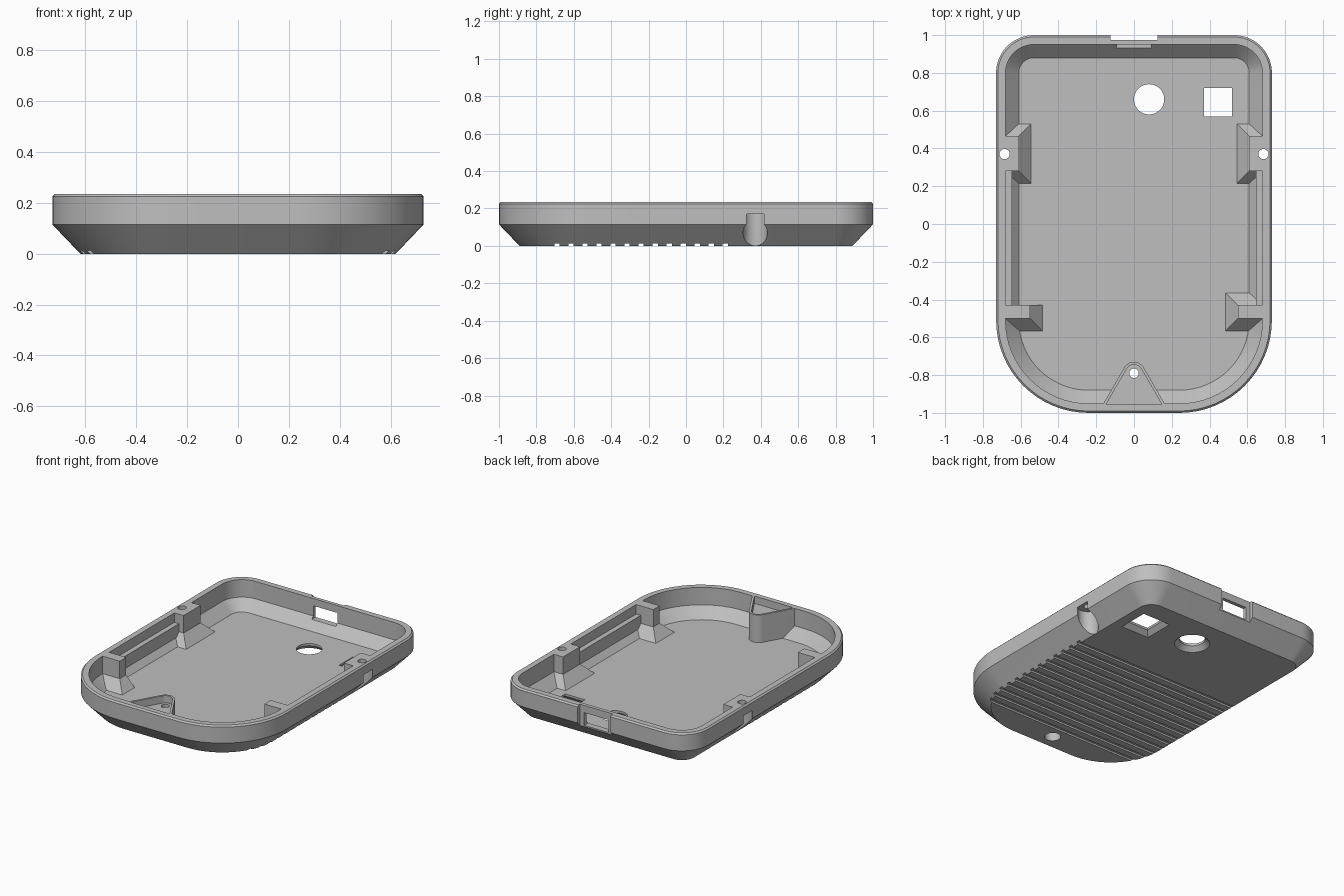
import bpy, bmesh, math

if "Cube" in bpy.data.objects:
    bpy.data.objects.remove(bpy.data.objects["Cube"], do_unlink=True)

GREY = (0.52, 0.52, 0.52, 1)
mat = bpy.data.materials.new("plain grey")
mat.use_nodes = True
mat.diffuse_color = GREY
bsdf = mat.node_tree.nodes["Principled BSDF"]
bsdf.inputs["Base Color"].default_value = GREY
bsdf.inputs["Roughness"].default_value = 0.6

TOP, FLOOR, BEND = 0.235, 0.045, 0.115


def loft(name, rings):
    """Closed solid through rings of equal point count, capped at both ends."""
    bm = bmesh.new()
    loops = [[bm.verts.new(p) for p in ring] for ring in rings]
    n = len(loops[0])
    for a, b in zip(loops, loops[1:]):
        for i in range(n):
            j = (i + 1) % n
            bm.faces.new((a[i], a[j], b[j], b[i]))
    bm.faces.new(loops[0][::-1])
    bm.faces.new(loops[-1])
    bmesh.ops.recalc_face_normals(bm, faces=bm.faces)
    me = bpy.data.meshes.new(name)
    bm.to_mesh(me)
    bm.free()
    me.materials.append(mat)
    ob = bpy.data.objects.new(name, me)
    bpy.context.collection.objects.link(ob)
    return ob


def rect(x0, x1, y0, y1, z):
    return [(x0, y0, z), (x1, y0, z), (x1, y1, z), (x0, y1, z)]


def box(name, x0, x1, y0, y1, z0, z1):
    return loft(name, [rect(x0, x1, y0, y1, z0), rect(x0, x1, y0, y1, z1)])


def circle(x, y, r, z, n=40):
    return [(x + r * math.cos(2 * math.pi * i / n), y + r * math.sin(2 * math.pi * i / n), z)
            for i in range(n)]


def cylinder(name, x, y, r, z0, z1):
    return loft(name, [circle(x, y, r, z0), circle(x, y, r, z1)])


def outline(d, z, seg=16):
    """Tray outline moved inward by d: tight back corners, wide front corners."""
    pts = []
    for sx, sy, r, a0 in ((1, 1, 0.2, 0), (-1, 1, 0.2, 90), (-1, -1, 0.49, 180), (1, -1, 0.49, 270)):
        cx, cy = sx * (0.73 - r), sy * (1 - r)
        for i in range(seg + 1):
            a = math.radians(a0 + 90 * i / seg)
            pts.append((cx + (r - d) * math.cos(a), cy + (r - d) * math.sin(a), z))
    return pts


def wedge(r, base_y, z, seg=20):
    """Triangle with a rounded tip around the front screw."""
    cy = -0.79
    t = (cy + r * 0.5 - base_y) / math.cos(math.radians(30))
    bx = r * math.cos(math.radians(30)) + 0.5 * t
    pts = [(-bx, base_y, z), (bx, base_y, z)]
    for i in range(seg + 1):
        a = math.radians(30 + 120 * i / seg)
        pts.append((r * math.cos(a), cy + r * math.sin(a), z))
    return pts


def cut(targets, cutter):
    cutter.hide_render = True
    for ob in targets:
        m = ob.modifiers.new("cut", 'BOOLEAN')
        m.operation = 'DIFFERENCE'
        m.solver = 'EXACT'
        m.object = cutter
        bpy.context.view_layer.objects.active = ob
        bpy.ops.object.modifier_apply(modifier=m.name)
    bpy.data.objects.remove(cutter, do_unlink=True)


# Tray shell: sloped underside, straight wall, rim, inner wall, floor
tray = loft("tray", [
    outline(0.11, 0), outline(0, BEND), outline(0, TOP - 0.01), outline(0.01, TOP),
    outline(0.05, TOP), outline(0.05, BEND), outline(0.12, FLOOR)])


# Posts with flared feet on the inner walls
def post(name, s, inner, y0, y1, back_flare=0.07):
    def ring(xi, xo, a, b, z):
        return rect(s * xi, s * xo, a, b, z)
    return loft(name, [
        ring(inner - 0.07, 0.64, y0 - 0.07, y1 + back_flare, FLOOR - 0.005),
        ring(inner, 0.70, y0, y1, BEND),
        ring(inner, 0.70, y0, y1, TOP)])


posts = {}
for s, side in ((1, "left"), (-1, "right")):
    posts[s] = post(side + "_back_post", s, 0.61, 0.28, 0.465)
    post(side + "_front_post", s, 0.55, -0.50, -0.43, 0.07 if s > 0 else 0)
    # Ledge along the wall between the posts
    loft(side + "_ledge", [rect(s * 0.645, s * 0.69, -0.44, 0.29, 0.085),
                           rect(s * 0.645, s * 0.70, -0.44, 0.29, 0.17)])

# Front screw boss with a shallow pocket in its top
boss = loft("front_boss", [wedge(0.06, -0.90, 0.03), wedge(0.06, -0.96, BEND), wedge(0.06, -0.96, TOP)])
cut([tray, boss], loft("pocket_cutter", [wedge(0.045, -0.955, 0.185), wedge(0.045, -0.955, 0.3)]))

# Screw holes and their wide recesses from below
for s in (1, -1):
    x = s * 0.685
    cut([tray, posts[s]], cylinder("recess_cutter", x, 0.37, 0.065, -0.1, 0.17))
    cut([tray, posts[s]], cylinder("screw_cutter", x, 0.37, 0.027, 0.1, 0.3))
cut([tray, boss], cylinder("recess_cutter", 0, -0.79, 0.05, -0.1, 0.1))
cut([tray, boss], cylinder("screw_cutter", 0, -0.79, 0.025, 0.05, 0.3))

# Round and square floor openings, widened toward the underside
cut([tray], loft("round_cutter", [circle(0.08, 0.66, 0.112, -0.002, 64), circle(0.08, 0.66, 0.08, 0.03, 64),
                                  circle(0.08, 0.66, 0.08, 0.1, 64)]))
cut([tray], loft("square_cutter", [rect(0.338, 0.552, 0.538, 0.752, -0.002),
                                   rect(0.37, 0.52, 0.57, 0.72, 0.03),
                                   rect(0.37, 0.52, 0.57, 0.72, 0.1)]))

# Back port: shallow outer recess and a slot through the wall
cut([tray], box("port_recess_cutter", -0.125, 0.125, 0.975, 1.1, 0.085, 0.3))
cut([tray], box("port_cutter", -0.092, 0.092, 0.90, 1.1, 0.098, 0.185))

# Grip grooves across the underside
for i in range(13):
    y = -0.69 + 0.075 * i
    cut([tray], box("groove_cutter", -0.8, 0.8, y - 0.014, y + 0.014, -0.1, 0.012))

# Smooth round walls, keep edges sharp
bpy.ops.object.select_all(action='DESELECT')
for ob in (tray, boss, posts[1], posts[-1]):
    ob.select_set(True)
bpy.context.view_layer.objects.active = tray
bpy.ops.object.shade_smooth_by_angle(angle=math.radians(25))
bpy.ops.object.select_all(action='DESELECT')
